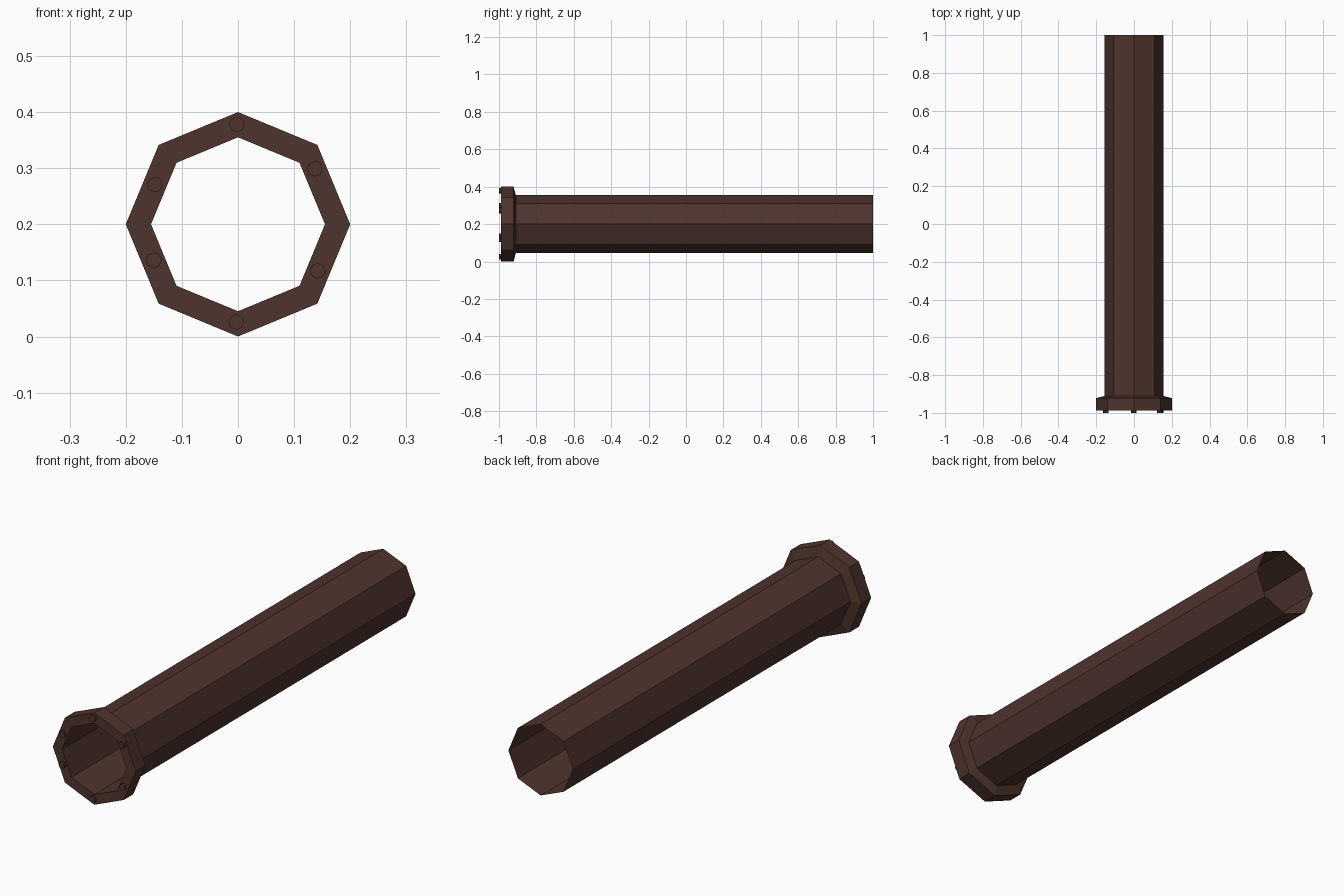
import bpy, bmesh, math

if "Cube" in bpy.data.objects:
    bpy.data.objects.remove(bpy.data.objects["Cube"])

CENTRE_Z = 0.2

brown = bpy.data.materials.new("dark brown")
brown.diffuse_color = (0.076, 0.034, 0.027, 1)
brown.use_nodes = True
brown.node_tree.nodes["Principled BSDF"].inputs["Base Color"].default_value = brown.diffuse_color


def lathe(name, profile, sides, cx=0.0, cz=CENTRE_Z, cap_front=False):
    """Revolve (radius, y) points, listed front to back, about a y-axis line."""
    bm = bmesh.new()
    rings = []
    for r, y in profile:
        rings.append([bm.verts.new((cx + r * math.cos(2 * math.pi * i / sides), y,
                                    cz + r * math.sin(2 * math.pi * i / sides)))
                      for i in range(sides)])
    for a, b in zip(rings, rings[1:]):
        for i in range(sides):
            j = (i + 1) % sides
            bm.faces.new((a[i], b[i], b[j], a[j]))
    if cap_front:
        bm.faces.new(rings[0])
    mesh = bpy.data.meshes.new(name)
    bm.normal_update()
    bm.to_mesh(mesh)
    bm.free()
    mesh.materials.append(brown)
    obj = bpy.data.objects.new(name, mesh)
    bpy.context.collection.objects.link(obj)
    return obj


# Thin open octagonal tube
lathe("pipe", [(0.155, -0.988), (0.155, 1.0)], 8)

# Flange with a slightly sloped back face
lathe("flange", [(0.155, -0.988), (0.2, -0.988), (0.2, -0.922), (0.155, -0.91)], 8)

# Bolt heads on the flange front, slightly irregular in placement
bolts = [(-0.002, 0.378), (0.137, 0.299), (0.142, 0.117),
         (-0.003, 0.026), (-0.150, 0.136), (-0.148, 0.271)]
for n, (x, z) in enumerate(bolts, 1):
    lathe(f"bolt_{n}", [(0.014, -1.0), (0.014, -0.986)], 8, x, z, cap_front=True)
